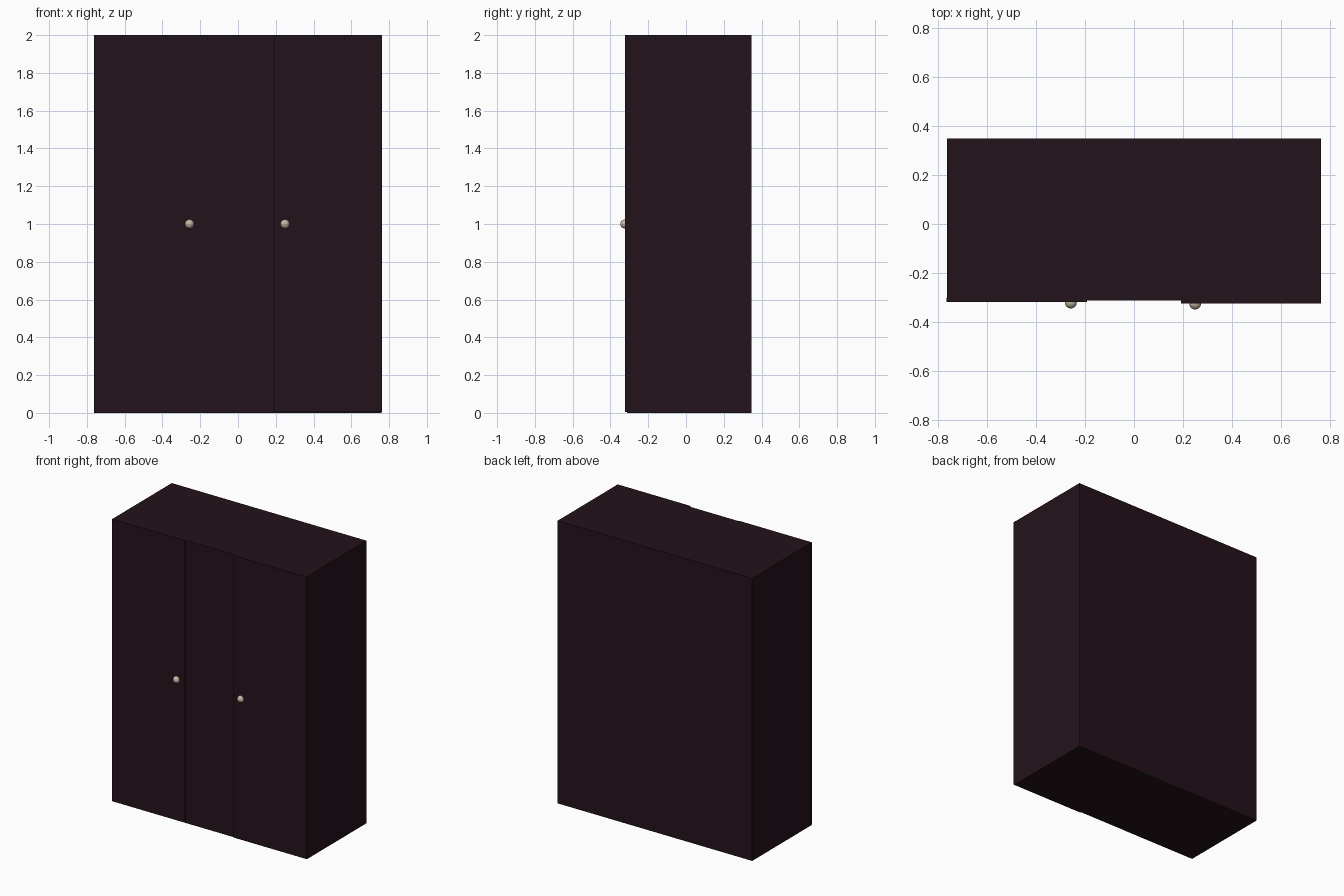
import bpy

if "Cube" in bpy.data.objects:
    bpy.data.objects.remove(bpy.data.objects["Cube"])


def material(name, color):
    m = bpy.data.materials.new(name)
    m.diffuse_color = (*color, 1)
    m.use_nodes = True
    m.node_tree.nodes["Principled BSDF"].inputs["Base Color"].default_value = m.diffuse_color
    return m


wood = material("dark_wood", (0.017, 0.006, 0.011))
brass = material("pale_metal", (0.56, 0.47, 0.36))


def box(name, lo, hi):
    bpy.ops.mesh.primitive_cube_add(size=1, location=[(a + b) / 2 for a, b in zip(lo, hi)])
    ob = bpy.context.object
    ob.name = name
    ob.scale = [b - a for a, b in zip(lo, hi)]
    bpy.ops.object.transform_apply(location=False, rotation=False, scale=True)
    ob.data.materials.append(wood)
    return ob


def knob(name, x, y):
    bpy.ops.mesh.primitive_uv_sphere_add(segments=32, ring_count=16, radius=0.024, location=(x, y, 1.0))
    ob = bpy.context.object
    ob.name = name
    ob.data.materials.append(brass)
    bpy.ops.object.shade_smooth()


# Cabinet body, whose front shows as the fixed centre panel
box("cabinet_body", (-0.762, -0.312, 0), (0.761, 0.348, 2))

# Doors standing slightly proud on either side
box("left_door", (-0.763, -0.318, 0.004), (-0.192, -0.300, 2))
box("right_door", (0.191, -0.324, 0.004), (0.762, -0.300, 2))

# Round door knobs
knob("left_knob", -0.257, -0.320)
knob("right_knob", 0.249, -0.324)
